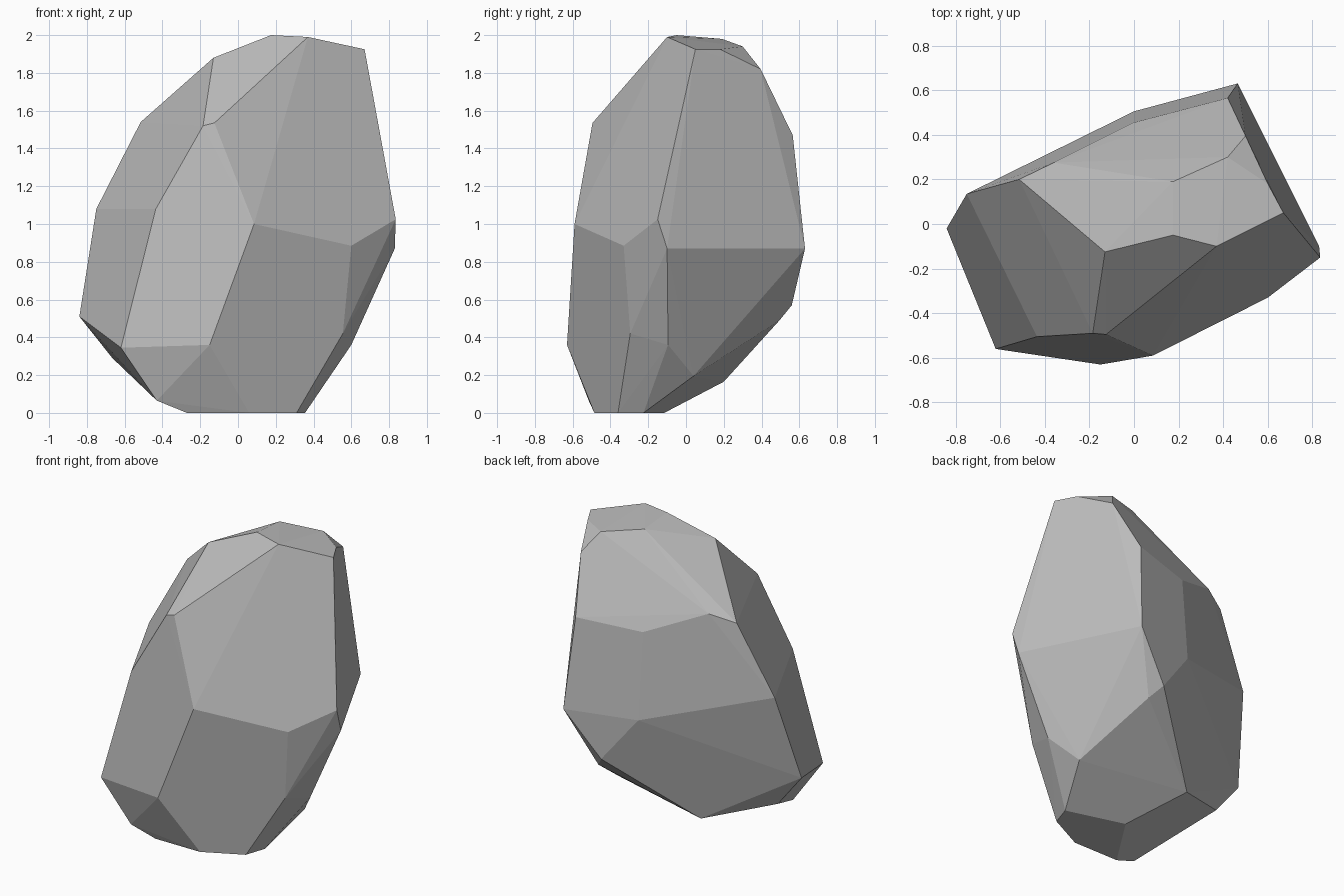
import bpy
import bmesh
import math

# Remove the default cube if the scene has it
default_cube = bpy.data.objects.get("Cube")
if default_cube:
    bpy.data.objects.remove(default_cube, do_unlink=True)


def make_material(name, color):
    """Create one flat material, visible in viewport and render."""
    material = bpy.data.materials.new(name)
    material.use_nodes = True
    material.diffuse_color = color
    shader = next(n for n in material.node_tree.nodes if n.type == "BSDF_PRINCIPLED")
    shader.inputs["Base Color"].default_value = color
    return material


# Corners of the chiselled boulder, grouped from the top down
crown = [(.175, -.05, 2), (.37, -.1, 1.99), (.67, .05, 1.925),
         (.6, .18, 1.925), (.42, .3, 1.94), (.175, .19, 1.98),
         (-.13, -.125, 1.88), (.5, .395, 1.82)]
shoulder = [(-.515, .2, 1.54), (-.36, .275, 1.59), (0, .455, 1.44),
            (.42, .565, 1.47), (-.185, -.49, 1.52), (-.125, -.495, 1.535)]
waist = [(-.75, .135, 1.08), (-.435, -.505, 1.08), (.085, -.59, 1),
         (.835, -.15, 1.025), (.83, -.1, .87), (.6, -.33, .885),
         (.465, .63, .87), (0, .505, .87)]
foot = [(-.84, -.02, .51), (-.62, -.56, .345), (-.15, -.63, .36),
        (.555, -.295, .42), (.6, -.095, .36), (.3, .495, .49),
        (.235, .56, .57), (.465, .04, .195), (-.25, .2, .165),
        (-.665, -.02, .29), (-.43, -.515, .065)]
base = [(-.27, -.485, 0), (.06, -.485, 0), (.31, -.36, 0),
        (.355, -.225, 0), (-.03, -.115, 0)]


def build_boulder(name, bands, material):
    """Wrap the corner bands in a faceted shell with planar facets merged."""
    bm = bmesh.new()
    for band in bands:
        for corner in band:
            bm.verts.new(corner)
    result = bmesh.ops.convex_hull(bm, input=bm.verts[:])
    # Drop any corner left inside the shell
    loose = [v for v in bm.verts if not v.link_faces]
    bmesh.ops.delete(bm, geom=loose, context="VERTS")
    # Merge almost coplanar triangles into broad chipped facets
    bmesh.ops.dissolve_limit(bm, angle_limit=math.radians(2),
                             verts=bm.verts[:], edges=bm.edges[:])
    bmesh.ops.recalc_face_normals(bm, faces=bm.faces[:])
    mesh = bpy.data.meshes.new(name)
    bm.to_mesh(mesh)
    bm.free()
    mesh.materials.append(material)
    boulder = bpy.data.objects.new(name, mesh)
    bpy.context.collection.objects.link(boulder)
    return boulder


stone_grey = make_material("stone grey", (.5, .5, .5, 1))
build_boulder("boulder", (crown, shoulder, waist, foot, base), stone_grey)
